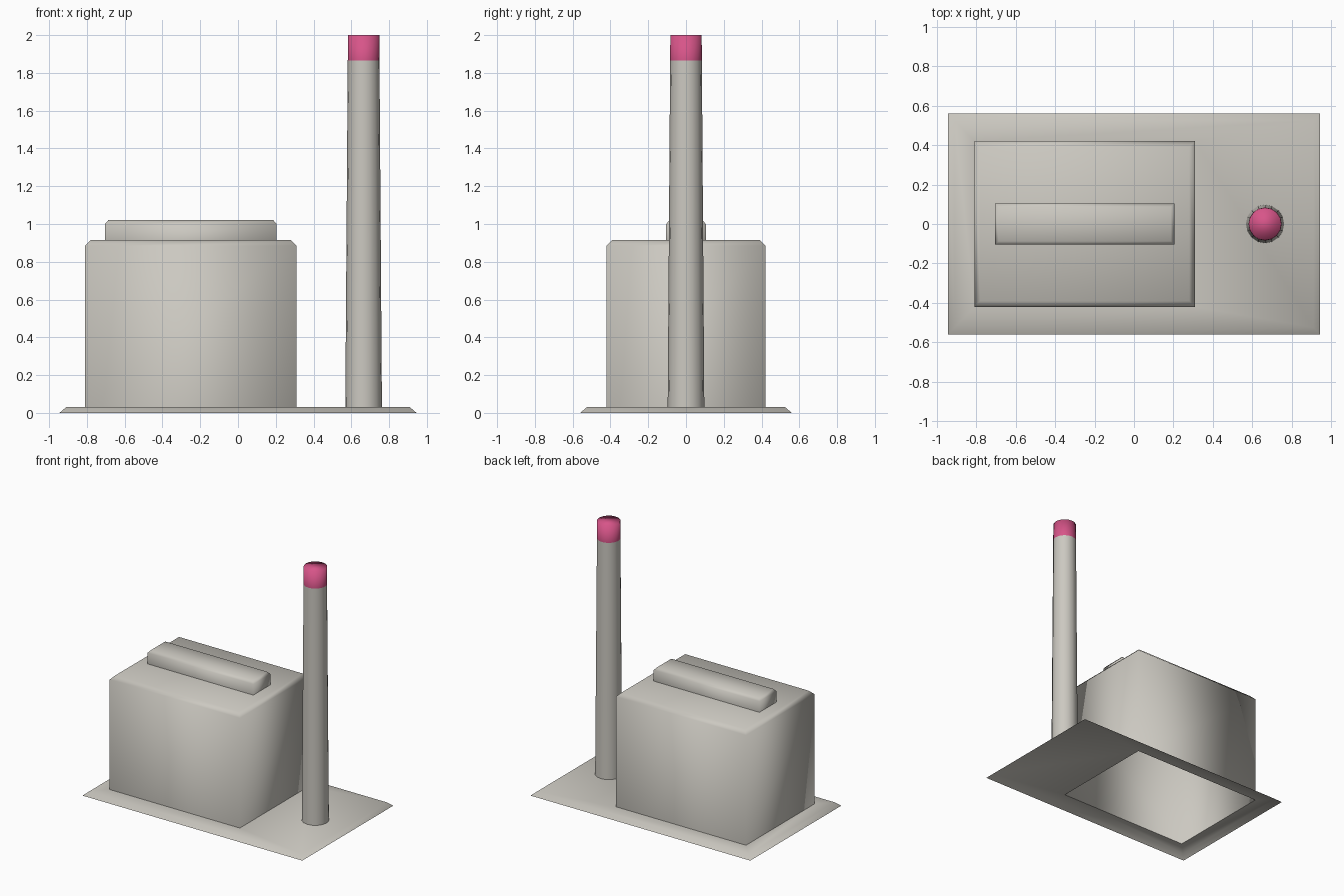
import bpy
import bmesh
from math import cos, sin, tau

cube = bpy.data.objects.get("Cube")
if cube:
    bpy.data.objects.remove(cube, do_unlink=True)


def material(name, rgb):
    mat = bpy.data.materials.new(name)
    mat.use_nodes = True
    mat.diffuse_color = (*rgb, 1)
    mat.node_tree.nodes["Principled BSDF"].inputs["Base Color"].default_value = (*rgb, 1)
    return mat


concrete = material("pale warm grey", (0.60, 0.58, 0.53))
pink = material("pink", (0.68, 0.09, 0.25))


def rect(cx, hx, hy, z):
    """Counter-clockwise rectangle centred on (cx, 0)."""
    return [(cx - hx, -hy, z), (cx + hx, -hy, z), (cx + hx, hy, z), (cx - hx, hy, z)]


def circle(cx, r, z, sides=16):
    return [(cx + r * cos(tau * i / sides), r * sin(tau * i / sides), z) for i in range(sides)]


def loft(name, rings, mat, cap=True):
    """Skin a stack of rings from bottom to top, open underneath."""
    bm = bmesh.new()
    loops = [[bm.verts.new(p) for p in ring] for ring in rings]
    for low, high in zip(loops, loops[1:]):
        n = len(low)
        for i in range(n):
            j = (i + 1) % n
            bm.faces.new((low[i], low[j], high[j], high[i]))
    if cap:
        bm.faces.new(loops[-1])
    for face in bm.faces:
        face.smooth = True
    mesh = bpy.data.meshes.new(name)
    bm.to_mesh(mesh)
    bm.free()
    mesh.materials.append(mat)
    obj = bpy.data.objects.new(name, mesh)
    bpy.context.collection.objects.link(obj)
    return obj


# Thin base plate with sloping rim, open under the building
hall_x, hall_hx, hall_hy, ground = -0.25, 0.56, 0.42, 0.03
loft("base_plate", [
    rect(0, 0.945, 0.56, 0),
    rect(0, 0.91, 0.525, ground),
    rect(hall_x, hall_hx, hall_hy, ground),
], concrete, cap=False)

# Building shell with chamfered roof edge
loft("building", [
    rect(hall_x, hall_hx, hall_hy, ground),
    rect(hall_x, hall_hx, hall_hy, 0.885),
    rect(hall_x, hall_hx - 0.03, hall_hy - 0.03, 0.915),
], concrete)

# Long roof vent
loft("roof_vent", [
    rect(hall_x, 0.455, 0.105, 0.915),
    rect(hall_x, 0.455, 0.105, 1.0),
    rect(hall_x, 0.437, 0.087, 1.02),
], concrete)

# Tapered chimney and its coloured tip
stack_x = 0.665
loft("chimney", [circle(stack_x, 0.097, ground), circle(stack_x, 0.084, 1.865)], concrete, cap=False)
loft("chimney_tip", [circle(stack_x, 0.084, 1.865), circle(stack_x, 0.083, 2.0)], pink)
